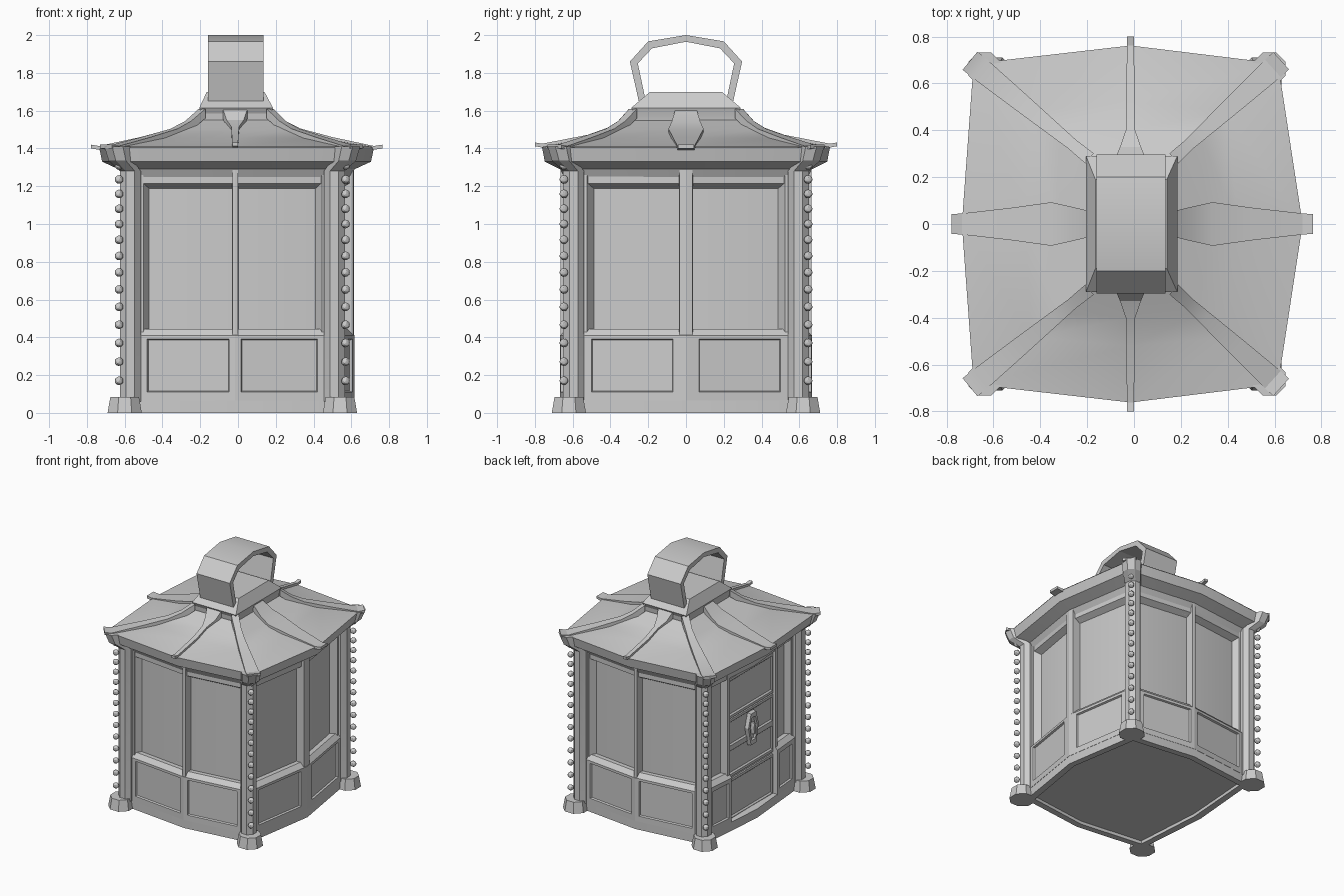
import bpy, bmesh, math
from mathutils import Vector as V

if "Cube" in bpy.data.objects:
    bpy.data.objects.remove(bpy.data.objects["Cube"])


def add(name, bm):
    me = bpy.data.meshes.new(name)
    bm.to_mesh(me)
    bm.free()
    me.shade_smooth()
    me.set_sharp_from_angle(angle=math.radians(20))
    ob = bpy.data.objects.new(name, me)
    bpy.context.collection.objects.link(ob)
    return ob


def loft(name, rings):
    """Skin a list of equal-length point rings and cap both ends."""
    bm = bmesh.new()
    vr = [[bm.verts.new(p) for p in r] for r in rings]
    n = len(vr[0])
    for a, b in zip(vr, vr[1:]):
        for i in range(n):
            j = (i + 1) % n
            bm.faces.new((a[i], a[j], b[j], b[i]))
    bm.faces.new(vr[0])
    bm.faces.new(vr[-1])
    bmesh.ops.recalc_face_normals(bm, faces=bm.faces)
    return add(name, bm)


def plan(left, right, my, cl, cr, cy, mid=-0.015):
    """Eight-point bowed square: side middles and corners."""
    return [V((right, 0)), V((cr, cy)), V((mid, my)), V((cl, cy)),
            V((left, 0)), V((cl, -cy)), V((mid, -my)), V((cr, -cy))]


def at(ring, z):
    return [(p.x, p.y, z) for p in ring]


def mix(a, b, t):
    return [p.lerp(q, t) for p, q in zip(a, b)]


BODY = plan(-0.63, 0.615, 0.665, -0.58, 0.52, 0.60)
CORE = plan(-0.555, 0.55, 0.60, -0.52, 0.46, 0.54)
EAVE = plan(-0.735, 0.72, 0.762, -0.685, 0.615, 0.685)
TOP = plan(-0.19, 0.17, 0.28, -0.19, 0.17, 0.28)

# body core and plinth with a recessed underside
loft("body_core", [at(CORE, 0.04), at(CORE, 1.3)])
rim = mix(BODY, CORE, 0.75)
loft("plinth", [at(rim, 0.025), at(rim, 0), at(BODY, 0), at(BODY, 0.07), at(CORE, 0.08)])


def wall_part(name, M, C, rects):
    """Loft rectangles (a0, a1, z0, z1, depth) laid on the facet from M to C."""
    e = (C - M).normalized()
    n = V((e.y, -e.x))
    if n.dot(M) < 0:
        n = -n
    loft(name, [[(*(M + e * a + n * d), z)
                 for a, z in ((a0, z0), (a1, z0), (a1, z1), (a0, z1))]
                for a0, a1, z0, z1, d in rects])


# wall facets: mullion, end stile, top rail and panelled dado
for i in (0, 2, 4, 6):
    side = ("right", "back", "door", "front")[i // 2]
    w, g = (0.036, 0.07) if side == "right" else (0.014, 0.032)
    for k in (-1, 1):
        M, C = BODY[i], BODY[(i + k) % 8]
        L = (C - M).length
        s, top, low = 0, .445, .065
        if side == "door":
            s, top = 0.29, .46
            g = s + 0.03
            wall_part("door_jamb", M, C, [(s - .02, s + .05, .05, 1.3, -.09),
                                          (s, s + .03, .05, 1.3, -.015)])
        else:
            wall_part(side + "_mullion", M, C, [(0, w + .012, .4, 1.3, -.07),
                                                (0, w, .4, 1.3, 0)])
        wall_part(side + "_stile", M, C, [(L - .11, L, .05, 1.3, -.08),
                                          (L - .075, L, .05, 1.3, -.015)])
        wall_part(side + "_top_rail", M, C, [(0, L, 1.18, 1.3, -.08),
                                             (0, L, 1.215, 1.3, -.02)])
        wall_part(side + "_dado", M, C, [(s, L, low, top, -.08), (s, L, low, top, -.03),
                                         (s, L, low, top - .035, .002),
                                         (g, L - .10, .11, .39, .002),
                                         (g + .005, L - .105, .115, .385, -.012)])

# door leaf with four panels on the left side
dM, dC = V((-0.575, 0)), V((-0.575, 0.6))
wall_part("door_leaf", dM, dC, [(-.31, .31, .04, 1.24, -.04), (-.31, .31, .04, 1.24, -.012)])
for z0, z1 in ((.08, .37), (.43, .62), (.66, .85), (.90, 1.18)):
    wall_part("door_panel_frame", dM, dC, [(-.3, .3, z0 - .02, z1 + .02, -.014),
                                           (-.3, .3, z0 - .02, z1 + .02, 0),
                                           (-.27, .27, z0, z1, 0),
                                           (-.265, .265, z0 + .01, z1 - .01, -.011)])


def hexagon(x, wy, hz):
    pts = ((-.5, -1), (.5, -1), (1, .15), (.5, 1), (-.5, 1), (-1, .15))
    return [(x, wy * a, 0.71 + hz * b) for a, b in pts]


# lock plate and keyhole boss
loft("lock_plate", [hexagon(-.57, .07, .13), hexagon(-.60, .065, .125),
                    hexagon(-.60, .045, .09), hexagon(-.585, .04, .085)])
loft("lock_boss", [hexagon(-.58, .018, .05), hexagon(-.612, .012, .04)])

# cornice: cove, dark soffit and upright fascia
loft("cornice", [at(mix(CORE, BODY, .3), 1.20), at(mix(BODY, EAVE, .02), 1.29),
                 at(mix(BODY, EAVE, .85), 1.33), at(EAVE, 1.405), at(TOP, 1.42)])

# concave roof
PROFILE = ((1, 1.408), (.5, 1.455), (.25, 1.50), (0, 1.55))
loft("roof", [at(TOP, 1.40)] + [at(mix(TOP, EAVE, s), z) for s, z in PROFILE])

# roof ribs: narrow front and back, leaf-shaped at the sides, wide at corners
RIBS = {"front_back": ((0, .065), (.1, .045), (.25, .02), (.5, .018), (1, .015), (1.08, .015)),
        "side": ((0, .055), (.15, .075), (.3, .093), (.6, .07), (1, .045), (1.08, .042)),
        "corner": ((0, .028), (.15, .025), (.3, .03), (.6, .04), (.95, .05), (1.03, .05))}
HEIGHT = (1.61, 1.55, 1.515, 1.472, 1.425, 1.432)
for i in range(8):
    kind = "corner" if i % 2 else ("side" if i % 4 == 0 else "front_back")
    a, b = TOP[i], EAVE[i]
    d = (b - a).normalized()
    n = V((-d.y, d.x))
    rings = []
    for (s, hw), z in zip(RIBS[kind], HEIGHT):
        if kind != "front_back":
            z -= 0.012 * min(1, s * 3)
        p = a.lerp(b, s)
        low = z - (0.02 if s > 0.9 else 0.05)
        rings.append([(*(p - n * hw), low), (*(p + n * hw), low),
                      (*(p + n * hw), z), (*(p - n * hw), z)])
    loft(kind + "_roof_rib", rings)


def rect(x0, x1, y, z):
    return [(x0, -y, z), (x1, -y, z), (x1, y, z), (x0, y, z)]


# roof cap
loft("roof_cap", [rect(-.19, .17, .27, 1.53), rect(-.195, .175, .275, 1.585),
                  rect(-.205, .185, .29, 1.615), rect(-.165, .14, .19, 1.70)])

# wide faceted carrying handle
half = ((.25, 1.65, .213, 1.65), (.297, 1.86, .255, 1.85), (.2, 1.967, .18, 1.93))
arc = list(half) + [(0, 2.0, 0, 1.965)] + [(-a, b, -c, d) for a, b, c, d in half[::-1]]
loft("handle", [[(-.16, yo, zo), (.135, yo, zo), (.135, yi, zi), (-.16, yi, zi)]
                for yo, zo, yi, zi in arc])


def octagon(x, y, r, z):
    return [(x + r * math.cos(math.radians(22.5 + 45 * k)),
             y + r * math.sin(math.radians(22.5 + 45 * k)), z) for k in range(8)]


# corner posts with flared heads, feet and rows of beads
BEADS = 14
for sx, px in ((-1, -.57), (1, .51)):
    for sy in (-1, 1):
        py = sy * .595
        loft("corner_post", [octagon(px + sx * o, py + sy * o, r, z) for o, r, z in
                             ((0, .06, .06), (0, .06, 1.28), (.05, .07, 1.335),
                              (.068, .075, 1.41))])
        fx, fy = px + sx * .03, sy * .62
        loft("foot", [octagon(fx, fy, .098, 0), octagon(fx, fy, .082, .085)])
        for k in range(BEADS):
            t = k / (BEADS - 1)
            bm = bmesh.new()
            bmesh.ops.create_icosphere(bm, subdivisions=2, radius=.023)
            bead = add("bead", bm)
            bead.location = (px + sx * .06, sy * .647, 1.31 - 0.95 * t - 0.19 * t * t)
